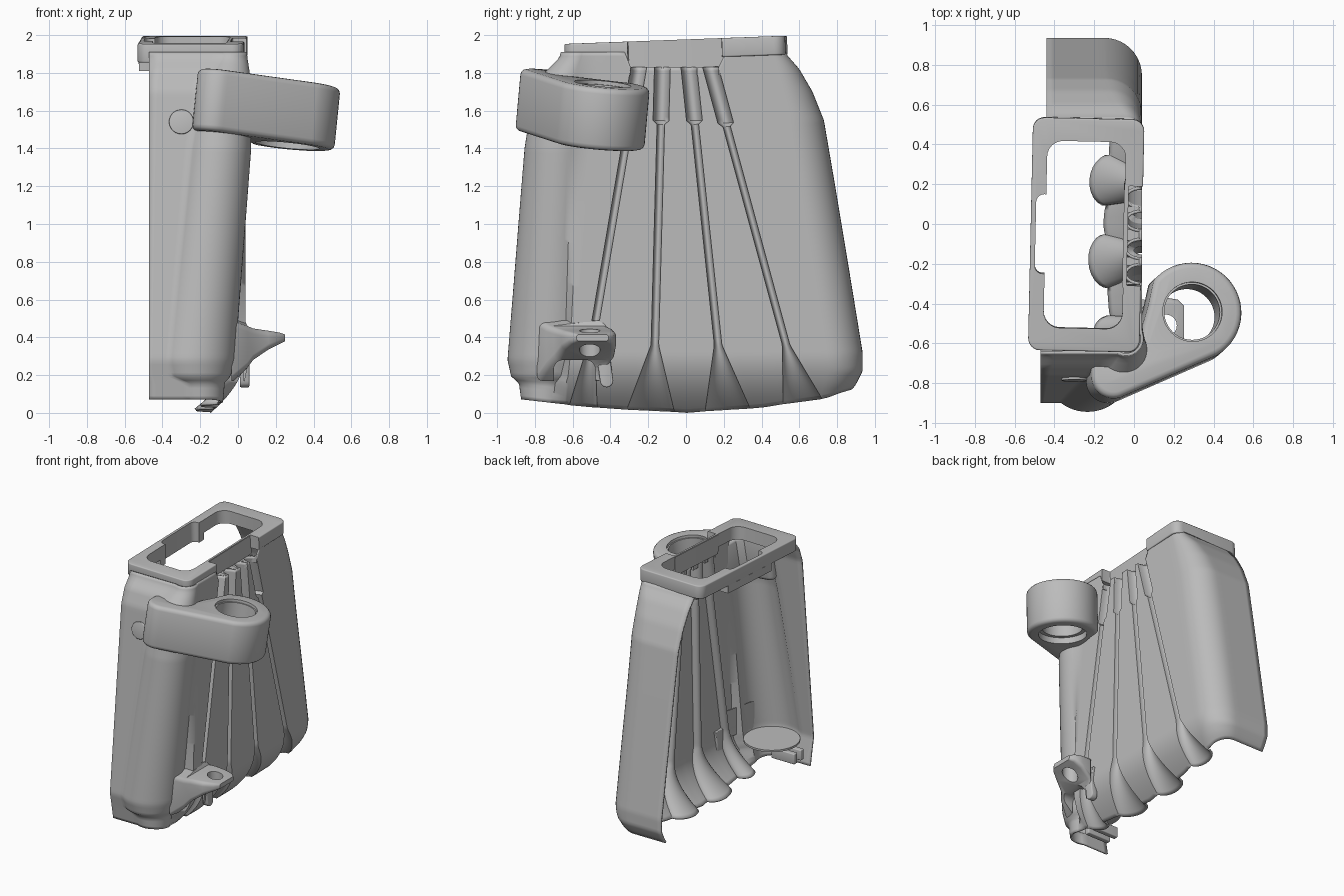
import bpy, bmesh, math
from mathutils import Matrix

if "Cube" in bpy.data.objects:
    bpy.data.objects.remove(bpy.data.objects["Cube"], do_unlink=True)

grey = bpy.data.materials.new("light grey plastic")
grey.use_nodes = True
grey.diffuse_color = (0.5, 0.5, 0.5, 1)
grey.node_tree.nodes["Principled BSDF"].inputs["Base Color"].default_value = (0.5, 0.5, 0.5, 1)


def shade(ob, angle=35):
    bpy.ops.object.select_all(action='DESELECT')
    ob.select_set(True)
    bpy.context.view_layer.objects.active = ob
    bpy.ops.object.shade_smooth_by_angle(angle=math.radians(angle))


def make(name, bm, angle=35):
    me = bpy.data.meshes.new(name)
    bm.to_mesh(me)
    bm.free()
    me.materials.append(grey)
    ob = bpy.data.objects.new(name, me)
    bpy.context.collection.objects.link(ob)
    shade(ob, angle)
    return ob


def prism(outline, z0, z1, bevel=0.0):
    bm = bmesh.new()
    base = bm.faces.new([bm.verts.new((x, y, z0)) for x, y in outline])
    top = bmesh.ops.extrude_face_region(bm, geom=[base])["geom"]
    bmesh.ops.translate(bm, vec=(0, 0, z1 - z0), verts=[v for v in top if isinstance(v, bmesh.types.BMVert)])
    bmesh.ops.recalc_face_normals(bm, faces=bm.faces)
    if bevel:
        rim = [e for e in bm.edges if abs(e.verts[0].co.z - e.verts[1].co.z) < 1e-5]
        bmesh.ops.bevel(bm, geom=rim, offset=bevel, segments=3, profile=0.5, affect='EDGES')
    return bm


def arc(cx, cy, r, a0, a1, n):
    angles = [math.radians(a0 + (a1 - a0) * i / n) for i in range(n + 1)]
    return [(cx + r * math.cos(a), cy + r * math.sin(a)) for a in angles]


def circle(cx, cy, r):
    return arc(cx, cy, r, 0, 352.5, 47)


def round_rect(x0, x1, y0, y1, r):
    return (arc(x1 - r, y1 - r, r, 0, 90, 6) + arc(x0 + r, y1 - r, r, 90, 180, 6)
            + arc(x0 + r, y0 + r, r, 180, 270, 6) + arc(x1 - r, y0 + r, r, 270, 360, 6))


def cut(ob, bm):
    """Subtract a solid, apply the cut and refresh the sharp edges."""
    cutter = make("cutter", bm)
    mod = ob.modifiers.new("cut", 'BOOLEAN')
    mod.operation = 'DIFFERENCE'
    mod.solver = 'EXACT'
    mod.object = cutter
    bpy.context.view_layer.objects.active = ob
    bpy.ops.object.modifier_apply(modifier=mod.name)
    bpy.data.objects.remove(cutter, do_unlink=True)
    shade(ob)


def lookup(table, z):
    """Linear interpolation in rows (z, value...) sorted by z."""
    if z <= table[0][0]:
        return table[0][1:]
    for a, b in zip(table, table[1:]):
        if z <= b[0]:
            t = (z - a[0]) / (b[0] - a[0])
            return tuple(p + (q - p) * t for p, q in zip(a[1:], b[1:]))
    return table[-1][1:]


# Height profiles of the thin shell
BACK = [(.1, .86, .14), (.15, .9, .16), (.22, .935, .18), (.32, .935, .19), (.7, .873, .19), (1.2, .79, .19),
        (1.55, .73, .18), (1.7, .67, .16), (1.82, .6, .12), (1.9, .53, .07)]
FRONT = [(.07, -.86), (.18, -.88), (.28, -.9), (1.7, -.76), (1.81, -.72), (1.88, -.66), (1.95, -.64)]
SLEEVE = [(.05, -.2, -.75, .12), (.16, -.21, -.745, .14), (.19, -.23, -.735, .19), (.28, -.235, -.725, .22),
          (1.4, -.11, -.675, .18), (1.75, -.08, -.65, .15), (1.88, -.04, -.58, .09), (2, -.04, -.56, .08)]
RIM = [(-.86, .07), (-.5, .03), (0, 0), (.4, .03), (.75, .08), (.9, .14)]
# Grooves: y at rim, y at cone tip, y at top, rim half width
GROOVES = [(.64, .53, .13, .125), (.225, .17, .015, .125), (-.19, -.165, -.125, .13), (-.55, -.5, -.25, .08)]
TIP, COLLAR, LEDGE = .36, 1.53, 1.83


def groove(g, z):
    """Centre, half width and depth of a groove at height z."""
    if z < TIP:
        t = 1 - z / TIP
        return g[1] + (g[0] - g[1]) * t, .02 + (g[3] - .02) * t, .04 + .05 * t
    y = g[1] + (g[2] - g[1]) * (z - TIP) / (LEDGE - TIP)
    return (y, .042, .075) if z > COLLAR else (y, .02, .04)


def section(z):
    """Plan outline at height z from the back edge round to the front edge."""
    yb, r = lookup(BACK, z)
    yf = lookup(FRONT, z)[0]
    cx, cy, sr = lookup(SLEEVE, z)
    xw = .04 - .185 * max(0, 1 - z / .32) ** 2
    pts = [(-.44 + (xw - r + .44) * i / 8, yb) for i in range(8)]
    pts += arc(xw - r, yb - r, r, 90, 0, 10)
    y = yb - r
    for g in GROOVES:
        gy, hw, depth = groove(g, z)
        pts += [(xw, y + (gy + hw - y) * i / 5) for i in range(1, 5)]
        for i in range(13):
            s = math.cos(math.pi * i / 12)
            pts.append((xw - depth * math.sqrt(max(0, 1 - s * s)), gy + hw * s))
        y = gy - hw
    pts += [(xw, y + (cy + .11 - y) * i / 4) for i in range(1, 5)]
    end = -180 - math.degrees(math.asin(max(-1, min(1, (yf - cy) / sr))))
    pts += arc(cx, cy, sr, 22, end, 24)
    x0 = pts[-1][0]
    pts += [(x0 + (-.47 - x0) * i / 6, yf) for i in range(1, 7)]
    return pts


# Shell with grooves, cone scoops and front sleeve
bm = bmesh.new()
rows = 90
first, last = 23, 23 + 64
grid = []
for i, (_, y_rim) in enumerate(section(.1)):
    z0 = lookup(RIM, y_rim)[0]
    z1 = LEDGE if first <= i < last else 1.91
    column = []
    for j in range(rows + 1):
        z = z0 + (z1 - z0) * j / rows
        x, y = section(z)[i]
        column.append(bm.verts.new((x, y, z)))
    grid.append(column)
for a, b in zip(grid, grid[1:]):
    for j in range(rows):
        bm.faces.new((a[j], a[j + 1], b[j + 1], b[j]))
shell = make("shell", bm, 50)
solid = shell.modifiers.new("thickness", 'SOLIDIFY')
solid.thickness = .014
solid.offset = -1

# Top frame: sloped rectangular collar
tilt = Matrix.Translation((-.24, -.055, 1.975)) @ Matrix.Rotation(-.022, 4, 'Z') @ Matrix.Rotation(.037, 4, 'X')


def tilted(bm):
    bm.transform(tilt)
    return bm


frame = make("top_frame", tilted(prism(round_rect(-.28, .28, -.585, .585, .06), -.1, 0, .008)))
cut(frame, tilted(prism(round_rect(-.205, .19, -.47, .47, .08), -.3, .2)))
cut(frame, tilted(prism(round_rect(.205, .4, -.25, .25, .01), -.3, .2)))
skirt = make("left_rail_skirt", tilted(prism(round_rect(-.28, -.206, -.26, .26, .005), -.155, -.095)))
for part in (frame, skirt):
    cut(part, tilted(prism(round_rect(-.255, -.1, -.2, .2, .04), -.3, .2)))
make("groove_side_skirt", tilted(prism(round_rect(.186, .208, -.26, .26, .005), -.15, -.004)))

# Ledges filling the gaps between the groove mouths
mouths = [.245] + [g[2] for g in GROOVES] + [-.345]
for a, b in zip(mouths, mouths[1:]):
    make("groove_ledge", prism(round_rect(-.045, .038, b + .042, a - .042, .004), 1.79, 1.828))

# Holder arm with ring, tilted forward and down
lean = Matrix.Translation((0, -.6, 1.62)) @ Matrix.Rotation(.1, 4, 'Y') @ Matrix.Rotation(-.09, 4, 'X')


def leaned(bm):
    bm.transform(lean)
    return bm


ring = (.28, .145)
outline = (arc(*ring, .25, -60, 140, 28) + [(.06, .18), (.03, .08), (.01, -.06), (-.03, -.1)]
           + arc(-.19, -.14, .04, 90, 180, 5) + arc(-.12, -.18, .11, 180, 298, 12))
arm = make("holder_arm", leaned(prism(outline, -.165, .165, .03)))
for radius, low, high in [(.14, -.4, .4), (.17, -.4, -.12), (.15, .145, .4)]:
    cut(arm, leaned(prism(circle(*ring, radius), low, high)))

# Horn at the foot of the sleeve: lofted tongue whose root follows the sleeve
bm = bmesh.new()
rings = []
for x, y0, y1, z0, z1 in [(.035, -.79, -.43, .17, .49), (.05, -.74, -.41, .24, .46), (.08, -.7, -.38, .28, .447),
                          (.16, -.66, -.37, .335, .435), (.22, -.62, -.38, .365, .425), (.25, -.58, -.41, .38, .415)]:
    root = .07 if x < .04 else 0
    loop = round_rect(y0, y1, z0, z1, min(.03, (z1 - z0) * .4))
    rings.append([bm.verts.new((x - root * (y < -.6), y, z)) for y, z in loop])
for a, b in zip(rings, rings[1:]):
    for i in range(len(a)):
        k = (i + 1) % len(a)
        bm.faces.new((a[i], a[k], b[k], b[i]))
bm.faces.new(rings[0])
bm.faces.new(rings[-1])
bmesh.ops.triangulate(bm, faces=bm.faces)
bmesh.ops.recalc_face_normals(bm, faces=bm.faces)
horn = make("foot_horn", bm, 50)
cut(horn, prism(circle(.16, -.51, .055), .1, .6))
# Arch under the horn that clears the front scoop
arch = prism(round_rect(-.7, -.48, -.1, .28, .05), -.1, .09)
yz_to_world = Matrix(((0, 0, 1, 0), (1, 0, 0, 0), (0, 1, 0, 0), (0, 0, 0, 1)))
arch.transform(yz_to_world)
cut(horn, arch)

# Small hook below the horn
bm = prism(arc(-.42, .17, .035, 180, 360, 8) + [(-.4, .28), (-.38, .38), (-.48, .38), (-.47, .28)], .01, .06, .008)
bm.transform(yz_to_world)
make("horn_hook", bm)

# Sleeve floor, inner clip and locating tab
make("sleeve_floor", prism(circle(-.23, -.725, .2), .255, .27))
for y in (-.8, -.72):
    make("clip_bar", prism(round_rect(-.44, -.24, y - .02, y + .02, .008), .13, .21, .006))
bm = prism(circle(0, 0, .065), 0, .018, .005)
bm.transform(Matrix.Translation((-.3, -.77, 1.54)) @ Matrix.Rotation(math.pi / 2 - .09, 4, 'X'))
make("locating_tab", bm)
